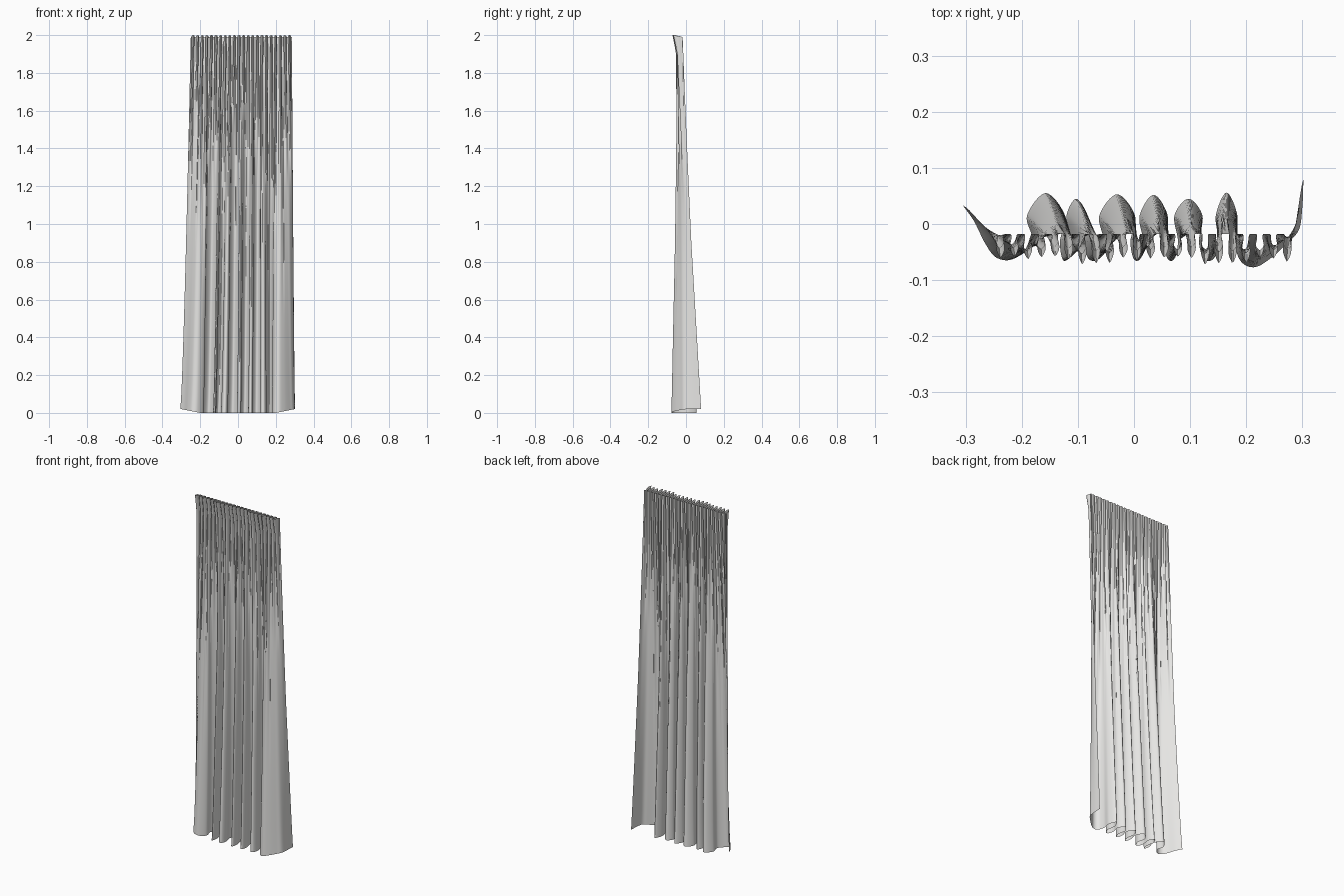
import bpy, math, random
from mathutils import Vector

if "Cube" in bpy.data.objects:
    bpy.data.objects.remove(bpy.data.objects["Cube"])

random.seed(4)
COLS, ROWS, PLEATS = 640, 30, 22
HEIGHT = 2.0

fabric = bpy.data.materials.new("light grey fabric")
fabric.diffuse_color = (0.79, 0.785, 0.77, 1)
fabric.use_nodes = True
fabric.node_tree.nodes["Principled BSDF"].inputs["Base Color"].default_value = fabric.diffuse_color


def smooth_path(pts, count):
    """Catmull-Rom through the points, resampled evenly along its length."""
    p = [Vector(q) for q in pts]
    p = [2 * p[0] - p[1]] + p + [2 * p[-1] - p[-2]]
    dense = []
    for a, b, c, d in zip(p, p[1:], p[2:], p[3:]):
        for i in range(24):
            s = i / 24
            dense.append(0.5 * (2 * b + (c - a) * s + (2 * a - 5 * b + 4 * c - d) * s * s
                                + (3 * b - a - 3 * c + d) * s ** 3))
    dense.append(p[-2])
    run = [0.0]
    for a, b in zip(dense, dense[1:]):
        run.append(run[-1] + (b - a).length)
    out, j = [], 0
    for i in range(count):
        target = run[-1] * i / (count - 1)
        while j < len(run) - 2 and run[j + 1] < target:
            j += 1
        f = (target - run[j]) / max(run[j + 1] - run[j], 1e-9)
        out.append(dense[j].lerp(dense[j + 1], min(f, 1)))
    return out


def blur(values, radius):
    n = len(values)
    res = []
    for i in range(n):
        r = min(radius, i, n - 1 - i)
        res.append(sum(values[i - r:i + r + 1]) / (2 * r + 1))
    return res


# Hem line: rounded folds pushed to the back, with the two side edges curling back
lobes = [(-0.157, 0.070, 0.055), (-0.103, 0.036, 0.045), (-0.030, 0.066, 0.053),
         (0.035, 0.052, 0.052), (0.097, 0.052, 0.045), (0.165, 0.040, 0.056)]
hem = [(-0.305, 0.033), (-0.285, 0.005), (-0.265, -0.035), (-0.245, -0.060), (-0.215, -0.062)]
for i, (c, w, h) in enumerate(lobes):
    hem += [(c - w * 0.36, -0.03), (c - w * 0.48, 0.015), (c, h),
            (c + w * 0.48, 0.015), (c + w * 0.36, -0.03)]
    if i < len(lobes) - 1:
        n, nw, _ = lobes[i + 1]
        l, r = c + w * 0.36, n - nw * 0.36
        hem += [(l + (r - l) * 0.25, -0.062), (l + (r - l) * 0.75, -0.062)]
hem += [(0.190, -0.066), (0.215, -0.077), (0.245, -0.060), (0.275, -0.032),
        (0.294, -0.010), (0.300, 0.030), (0.302, 0.080)]
bottom = smooth_path(hem, COLS)

# Heading line: evenly spread, following the hem so the folds hang straight
top_x = blur(blur([p.x for p in bottom], 45), 45)
lo, hi = top_x[0], top_x[-1]
top_x = [-0.25 + 0.535 * (x - lo) / (hi - lo) for x in top_x]

depth = [random.uniform(0.7, 1.0) for _ in range(PLEATS + 1)]
reach = [random.choice((0.25, 0.4, 0.55, 0.75)) for _ in range(PLEATS + 1)]

verts = []
for r in range(ROWS + 1):
    t = 1 - (1 - r / ROWS) ** 1.3          # more rows near the heading
    flare = max(0.0, (t - 0.95) / 0.05)
    for i, b in enumerate(bottom):
        u = (top_x[i] + 0.25) / 0.535 * PLEATS
        k = min(max(int(u), 0), PLEATS)
        # pinch pleat: flat at the back, pointed at the front
        tri = 1 - abs(2 * (u - k) - 1)
        tri = max(0.0, (tri - 0.25) / 0.75)
        start = 1 - reach[k]
        fade = max(0.0, (t - start) / (1 - start)) ** 0.8
        y_top = -0.018 - (0.038 + 0.018 * flare) * depth[k] * tri
        y_soft = -0.036
        x = b.x + (top_x[i] - b.x) * t ** 0.75
        x += 0.004 * math.sin(4 * math.pi * u) * fade * t
        yt = y_soft + (y_top - y_soft) * fade
        y = b.y + (yt - b.y) * t
        lift = 0.02 * min(1, max(0, abs(b.x) - 0.2) / 0.1)
        z = lift * (1 - t) + (HEIGHT - 0.01 * (1 - tri) * flare) * t
        verts.append((x, y, z))

faces = []
for r in range(ROWS):
    for i in range(COLS - 1):
        a = r * COLS + i
        faces.append((a, a + 1, a + 1 + COLS, a + COLS))

# Curtain panel
mesh = bpy.data.meshes.new("curtain_panel")
mesh.from_pydata(verts, [], faces)
mesh.materials.append(fabric)
curtain = bpy.data.objects.new("curtain_panel", mesh)
bpy.context.collection.objects.link(curtain)
bpy.context.view_layer.objects.active = curtain
curtain.select_set(True)
bpy.ops.object.shade_smooth_by_angle(angle=math.radians(50))
